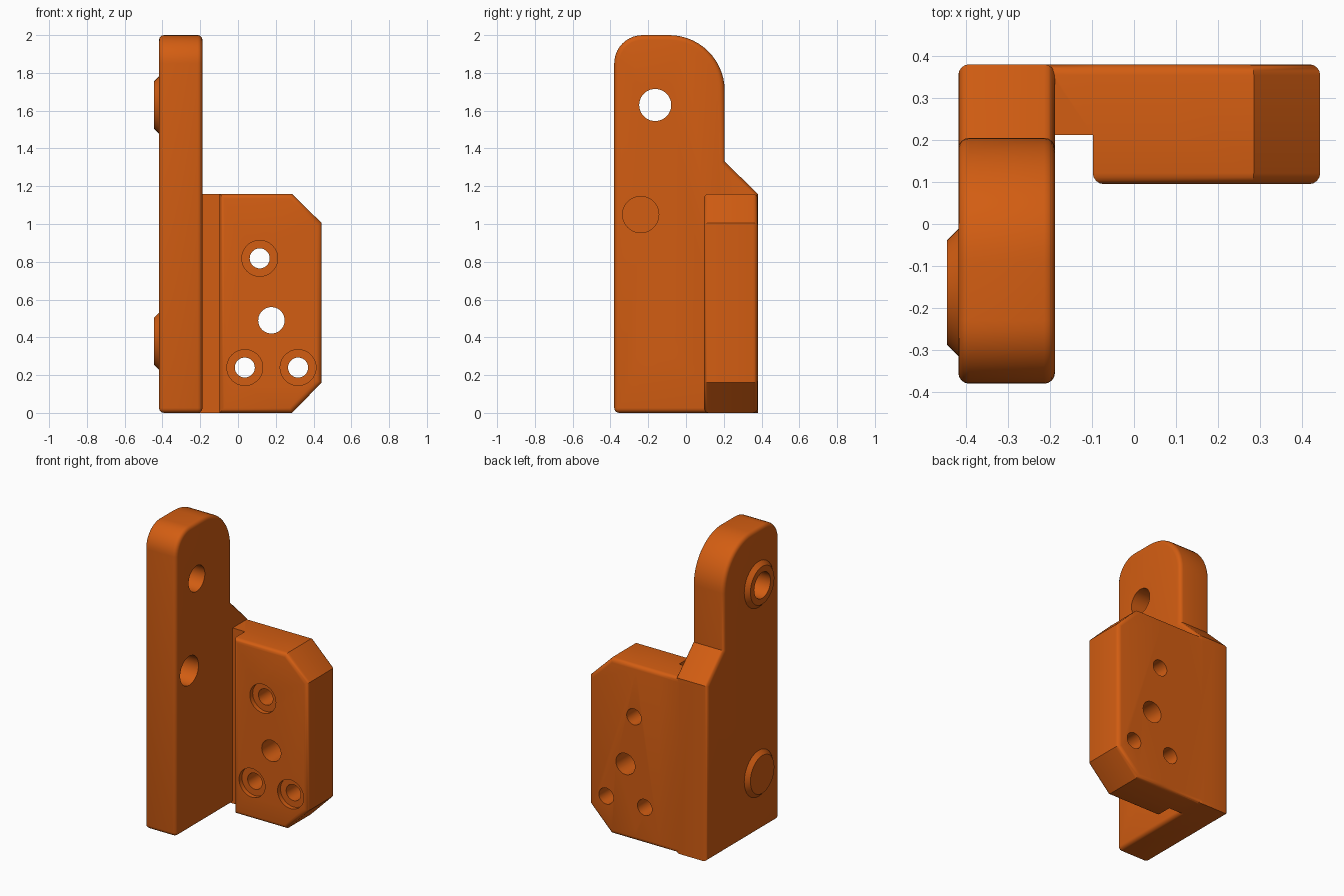
import bpy, bmesh, math
from mathutils import Matrix, Vector

if "Cube" in bpy.data.objects:
    bpy.data.objects.remove(bpy.data.objects["Cube"])

orange = bpy.data.materials.new("burnt orange")
orange.diffuse_color = (0.65, 0.11, 0.006, 1)
orange.use_nodes = True
orange.node_tree.nodes["Principled BSDF"].inputs["Base Color"].default_value = orange.diffuse_color


def to_object(bm, name):
    bmesh.ops.recalc_face_normals(bm, faces=bm.faces)
    mesh = bpy.data.meshes.new(name)
    bm.to_mesh(mesh)
    bm.free()
    mesh.materials.append(orange)
    ob = bpy.data.objects.new(name, mesh)
    bpy.context.collection.objects.link(ob)
    return ob


def prism(name, points, axis, lo, hi, round_edge, radius=0.03):
    """Extrude a (u, z) profile along x or y and round the chosen edges."""
    bm = bmesh.new()

    def place(u, z, d):
        return (d, u, z) if axis == 'X' else (u, d, z)
    a = [bm.verts.new(place(u, z, lo)) for u, z in points]
    b = [bm.verts.new(place(u, z, hi)) for u, z in points]
    bm.faces.new(a)
    bm.faces.new(b[::-1])
    n = len(points)
    for i in range(n):
        j = (i + 1) % n
        bm.faces.new((a[i], b[i], b[j], a[j]))
    bmesh.ops.recalc_face_normals(bm, faces=bm.faces)
    edges = [e for e in bm.edges if round_edge(e.verts[0].co, e.verts[1].co)]
    bmesh.ops.bevel(bm, geom=edges, offset=radius, segments=4, profile=0.5,
                    affect='EDGES', clamp_overlap=True)
    return to_object(bm, name)


def cylinder(name, axis, center, r1, r2, length):
    """Cylinder or cone; r1 is the radius at the low end of the axis."""
    bm = bmesh.new()
    bmesh.ops.create_cone(bm, cap_ends=True, segments=40, radius1=r1,
                          radius2=r2, depth=length)
    turn = Matrix.Rotation(math.pi / 2, 4, 'Y') if axis == 'X' else \
        Matrix.Rotation(-math.pi / 2, 4, 'X')
    bm.transform(Matrix.Translation(Vector(center)) @ turn)
    return to_object(bm, name)


def combine(target, tool, operation):
    mod = target.modifiers.new("join", 'BOOLEAN')
    mod.operation = operation
    mod.solver = 'EXACT'
    mod.object = tool
    bpy.context.view_layer.objects.active = target
    bpy.ops.object.modifier_apply(modifier=mod.name)
    bpy.data.objects.remove(tool, do_unlink=True)


def arc(cu, cz, r, start, end, n):
    return [(cu + r * math.cos(math.radians(start + (end - start) * i / n)),
             cz + r * math.sin(math.radians(start + (end - start) * i / n)))
            for i in range(n + 1)]


# Upright side plate with rounded top and sloped shoulder
outline = [(-0.38, 0), (0.38, 0), (0.38, 1.16), (0.205, 1.33)]
outline += arc(-0.09, 1.705, 0.295, 0, 90, 14)
outline += arc(-0.23, 1.85, 0.15, 90, 180, 10)
bracket = prism("bracket", outline, 'X', -0.418, -0.188,
                lambda p, q: abs(p.x - q.x) < 1e-4 or
                (p.y < -0.37 and p.z + q.z < 0.01), 0.026)

# Mounting block with clipped outer corners
block = prism("mounting_block",
              [(-0.098, 0), (0.285, 0), (0.443, 0.16), (0.443, 1.005),
               (0.285, 1.16), (-0.098, 1.16)], 'Y', 0.095, 0.38,
              lambda p, q: abs(p.y - q.y) < 1e-4, 0.026)

# Web between plate and block
web = prism("web", [(-0.3, 0), (0.1, 0), (0.1, 1.16), (-0.3, 1.16)],
            'Y', 0.212, 0.38,
            lambda p, q: min(p.y, q.y) > 0.37 and abs(p.z - q.z) < 1e-4, 0.026)
combine(block, web, 'UNION')
combine(bracket, block, 'UNION')

# Tapered bosses and through holes in the side plate
for z in (0.38, 1.63):
    boss = cylinder("boss", 'X', (-0.4195, -0.163, z), 0.125, 0.175, 0.05)
    combine(bracket, boss, 'UNION')
for z in (0.38, 1.63):
    hole = cylinder("plate_hole", 'X', (-0.3, -0.163, z), 0.085, 0.085, 0.6)
    combine(bracket, hole, 'DIFFERENCE')

# Blind pocket on the inner face of the plate
pocket = cylinder("pocket", 'X', (-0.25, -0.24, 1.05), 0.096, 0.096, 0.24)
combine(bracket, pocket, 'DIFFERENCE')

# Block holes: one plain, three with shallow counterbores
combine(bracket, cylinder("block_hole", 'Y', (0.177, 0.24, 0.49),
                          0.07, 0.07, 0.6), 'DIFFERENCE')
for x, z in ((0.115, 0.818), (0.036, 0.24), (0.318, 0.24)):
    combine(bracket, cylinder("screw_hole", 'Y', (x, 0.24, z),
                              0.053, 0.053, 0.6), 'DIFFERENCE')
    combine(bracket, cylinder("counterbore", 'Y', (x, 0.075, z),
                              0.095, 0.095, 0.1), 'DIFFERENCE')

# Smooth the rounds, keep the corners crisp
bpy.ops.object.select_all(action='DESELECT')
bracket.select_set(True)
bpy.context.view_layer.objects.active = bracket
bpy.ops.object.shade_smooth_by_angle(angle=math.radians(30))
